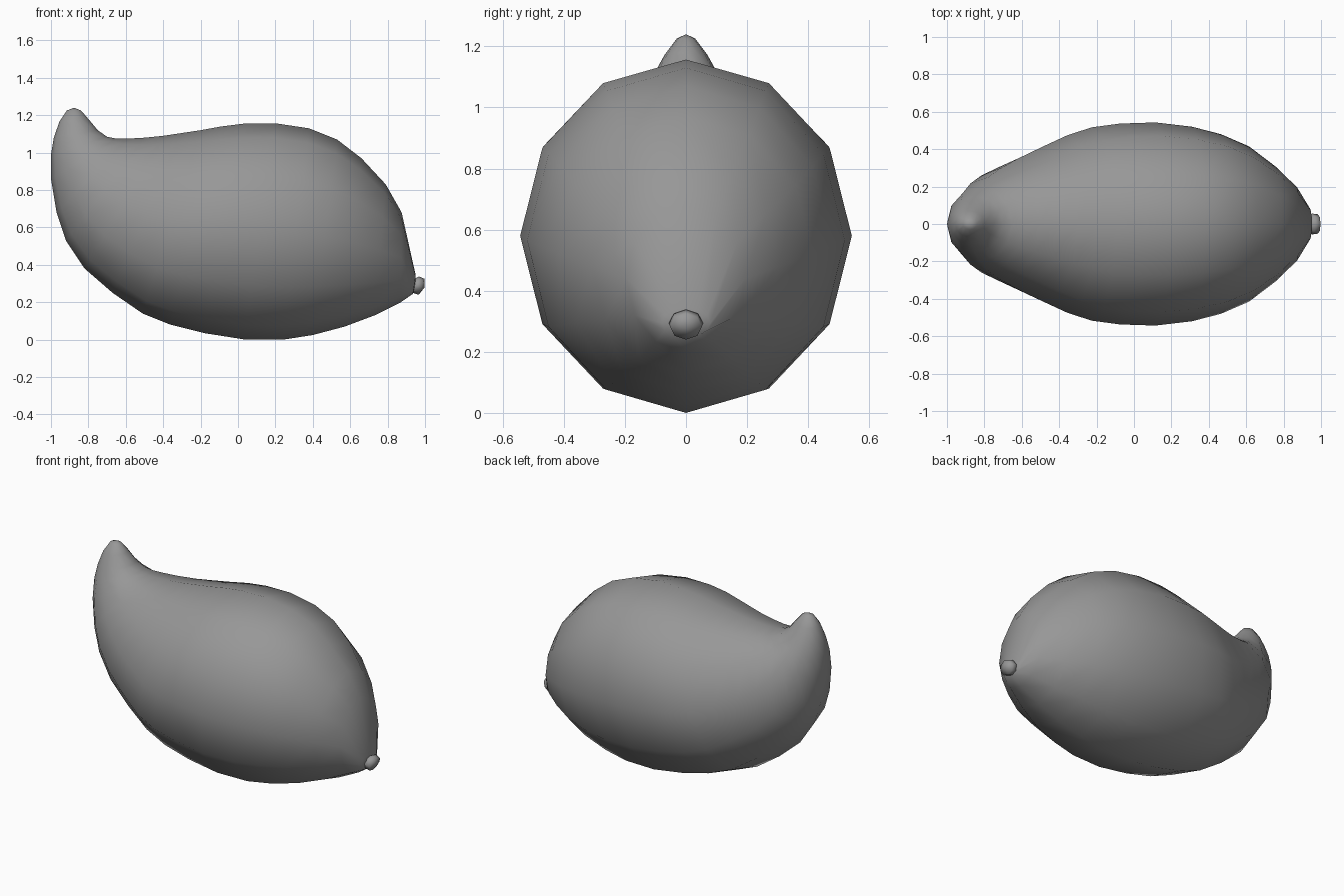
import bpy, bmesh
from math import sin, cos, pi

if "Cube" in bpy.data.objects:
    bpy.data.objects.remove(bpy.data.objects["Cube"])

grey = bpy.data.materials.new("dark_grey")
grey.diffuse_color = (.31, .31, .31, 1)
grey.use_nodes = True
grey.node_tree.nodes["Principled BSDF"].inputs["Base Color"].default_value = grey.diffuse_color


def loft(name, rings, start, end, sides=12):
    """Skin tilted elliptical rings (top x,z, bottom x,z, half width), closed by two tips."""
    bm = bmesh.new()
    loops = []
    for tx, tz, bx, bz, w in rings:
        loop = []
        for i in range(sides):
            a = 2 * pi * i / sides
            k = cos(a) / 2
            loop.append(bm.verts.new(((tx + bx) / 2 + k * (tx - bx), w * sin(a),
                                      (tz + bz) / 2 + k * (tz - bz))))
        loops.append(loop)
    for a, b in zip(loops, loops[1:]):
        for i in range(sides):
            j = (i + 1) % sides
            bm.faces.new((a[i], a[j], b[j], b[i]))
    for tip, loop in ((start, loops[0]), (end, loops[-1])):
        v = bm.verts.new((tip[0], 0, tip[1]))
        for i in range(sides):
            bm.faces.new((v, loop[i], loop[(i + 1) % sides]))
    bmesh.ops.recalc_face_normals(bm, faces=bm.faces)
    for f in bm.faces:
        f.smooth = True
    me = bpy.data.meshes.new(name)
    bm.to_mesh(me)
    bm.free()
    me.materials.append(grey)
    ob = bpy.data.objects.new(name, me)
    bpy.context.collection.objects.link(ob)
    return ob


# Fruit body, from the curled tip to the stem end
loft("fruit_body", [
    (-.84, 1.226, -.915, 1.225, .03),
    (-.80, 1.18, -.955, 1.165, .07),
    (-.75, 1.12, -.985, 1.08, .11),
    (-.70, 1.085, -1.0, .99, .15),
    (-.65, 1.075, -1.0, .86, .195),
    (-.59, 1.075, -.97, .68, .25),
    (-.50, 1.08, -.92, .53, .30),
    (-.40, 1.09, -.82, .38, .355),
    (-.30, 1.105, -.67, .25, .415),
    (-.20, 1.12, -.51, .14, .475),
    (-.09, 1.14, -.36, .08, .517),
    (.03, 1.155, -.18, .035, .537),
    (.20, 1.157, .03, .002, .543),
    (.38, 1.13, .24, .0, .52),
    (.53, 1.07, .40, .025, .48),
    (.66, .97, .57, .07, .415),
    (.79, .83, .73, .13, .305),
    (.875, .68, .87, .20, .195),
    (.95, .345, .935, .245, .08),
], (-.877, 1.24), (.95, .295))

# Short stem stub
loft("stem", [
    (.94, .325, .92, .26, .035),
    (.968, .338, .935, .25, .056),
    (.998, .325, .966, .24, .052),
], (.93, .295), (.998, .28), 8)
